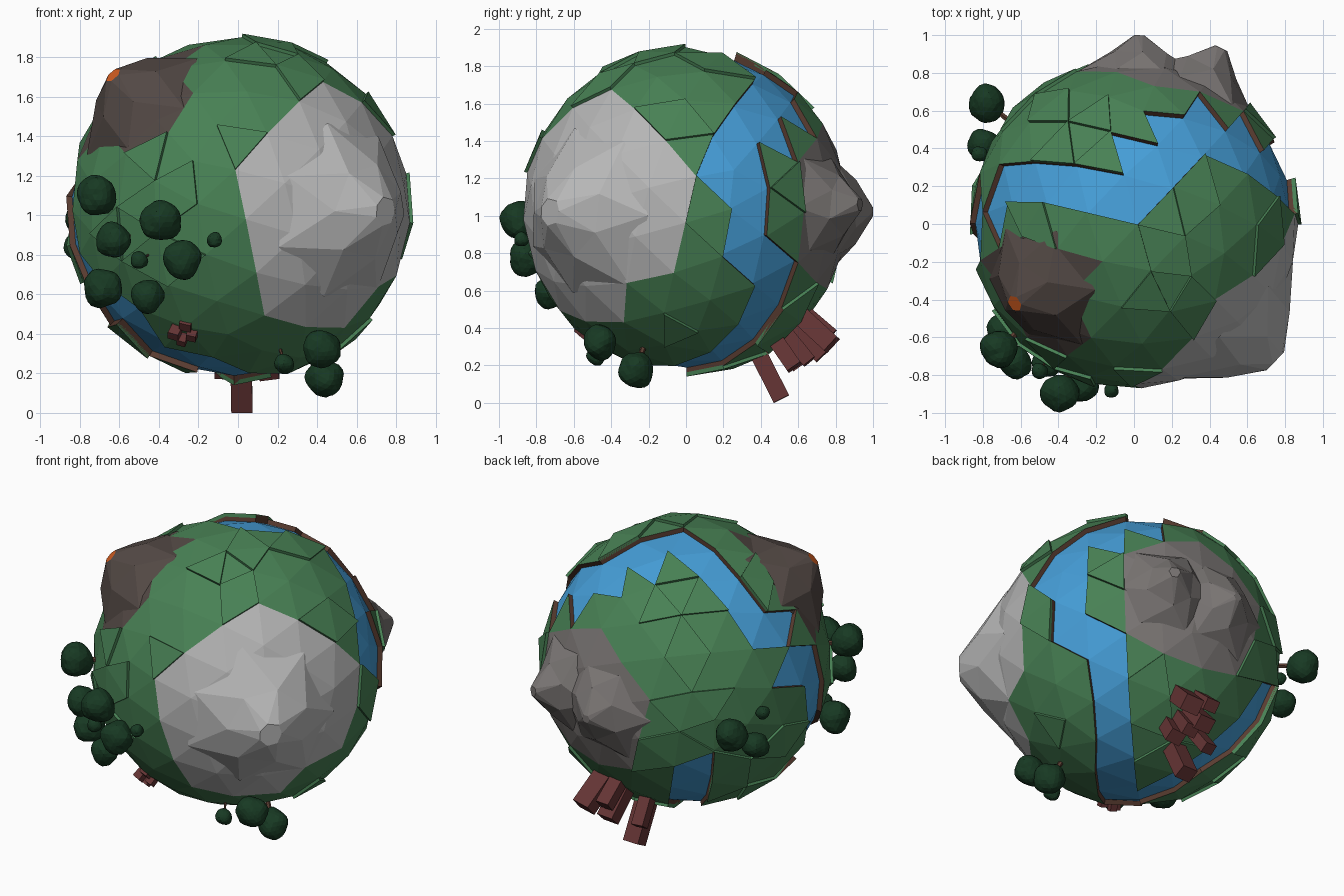
import bpy, bmesh, math, random
from mathutils import Vector, Matrix, Quaternion

if "Cube" in bpy.data.objects:
    bpy.data.objects.remove(bpy.data.objects["Cube"])

random.seed(4)
C = Vector((0, 0, 1.03))
LAND, WATER, PATCH = 0.872, 0.842, 0.89


def material(name, rgb):
    m = bpy.data.materials.new(name)
    m.diffuse_color = (*rgb, 1)
    m.use_nodes = True
    m.node_tree.nodes["Principled BSDF"].inputs["Base Color"].default_value = m.diffuse_color
    return m


GREEN = material("grass", (0.065, 0.22, 0.09))
BLUE = material("water", (0.06, 0.34, 0.68))
BROWN = material("soil", (0.10, 0.045, 0.03))
GREY = material("rock", (0.47, 0.47, 0.47))
DIM = material("dark_rock", (0.19, 0.175, 0.17))
DARK = material("volcanic_rock", (0.085, 0.065, 0.058))
ORANGE = material("lava", (0.65, 0.11, 0.015))
LEAF = material("leaf", (0.009, 0.042, 0.017))
RED = material("brick", (0.13, 0.035, 0.035))


def make(name, verts, faces, mats, index=None):
    me = bpy.data.meshes.new(name)
    me.from_pydata([tuple(v) for v in verts], [], faces)
    for m in mats:
        me.materials.append(m)
    for i in index or []:
        me.polygons[i].material_index = 1
    ob = bpy.data.objects.new(name, me)
    bpy.context.collection.objects.link(ob)
    return ob


def finish(name, bm, mat):
    me = bpy.data.meshes.new(name)
    bm.to_mesh(me)
    bm.free()
    me.materials.append(mat)
    ob = bpy.data.objects.new(name, me)
    bpy.context.collection.objects.link(ob)


# Faceted globe split into regions
ico = bmesh.new()
bmesh.ops.create_icosphere(ico, subdivisions=3, radius=1)
axis = Vector((0.72, -0.69, -0.02)).normalized()
ico.transform((Quaternion(axis, 0.3) @ axis.to_track_quat('Z', 'Y')).to_matrix().to_4x4())
ico.faces.ensure_lookup_table()


def shell(name, faces, r, mat, wall=None):
    """Copy faces at radius r; wall = radius its border drops to."""
    faces = set(faces)
    verts, out, ids = [], [], {}

    def vid(v, rad):
        if (v, rad) not in ids:
            ids[v, rad] = len(verts)
            verts.append(C + v.co.normalized() * rad)
        return ids[v, rad]
    for f in faces:
        out.append([vid(v, r) for v in f.verts])
        for l in f.loops:
            if wall and l.link_loop_radial_next.face not in faces:
                a, b = l.vert, l.link_loop_next.vert
                out.append([vid(b, r), vid(a, r), vid(a, wall), vid(b, wall)])
    return make(name, verts, out, [mat])


# River centre lines, relative to the globe centre
main = [(0, -.05, -.87), (-.2, -.26, -.8), (-.45, -.36, -.65), (-.74, -.2, -.42), (-.86, -.1, -.05),
        (-.83, -.02, .2), (-.7, .18, .47), (-.48, .22, .7), (-.25, .1, .83), (0, .25, .83),
        (.22, .5, .68), (.42, .52, .56), (.65, .38, .43), (.8, .26, .2), (.82, .28, -.05),
        (.73, .4, -.25), (.62, .45, -.42), (.45, .28, -.68), (.2, .08, -.84), (0, -.05, -.87)]
branch = [(0, -.05, -.87), (-.25, .3, -.78), (-.42, .5, -.55), (-.5, .6, -.37)]
samples = []
for line in (main, branch):
    for a, b in zip(line, line[1:]):
        samples += [Vector(a).lerp(Vector(b), i / 5).normalized() for i in range(6)]

large_dir, back_dir = Vector((.71, -.70, .02)).normalized(), Vector((.25, .93, 0)).normalized()
volcano_dir = Vector((-.63, -.42, .68)).normalized()
river, rock, back_rock, lava_land, grass = [], [], [], [], []
for f in ico.faces:
    n = f.calc_center_median().normalized()
    if math.degrees(n.angle(large_dir)) < 43:
        rock.append(f)
    elif math.degrees(n.angle(back_dir)) < 29:
        back_rock.append(f)
    elif math.degrees(n.angle(volcano_dir)) < 22:
        lava_land.append(f)
    elif min((n - s).length for s in samples) < 0.15:
        river.append(f)
    else:
        grass.append(f)

# Raised grass plates, one to three triangles each
free, plates = set(grass), []
order = grass[:]
random.shuffle(order)
for f in order[:75]:
    group = [f]
    for e in f.edges:
        group += [g for g in e.link_faces if g is not f and random.random() < 0.4]
    if len(plates) < 26 and all(g in free for g in group):
        plates.append(group)
        free -= set(group)
        for g in group:
            for e in g.edges:
                free -= set(e.link_faces)
raised = {f for p in plates for f in p}

shell("river", river, WATER, BLUE)
shell("grassland", [f for f in grass if f not in raised], LAND, GREEN)
shell("rock_ground", rock, LAND, GREY)
shell("back_rock_ground", back_rock, LAND, DIM)
shell("volcano_ground", lava_land, LAND, DARK)
for i, p in enumerate(plates):
    shell(f"grass_plate_{i}", p, PATCH, GREEN, LAND - 0.005)

# River banks where land meets water
rv = set(river)
verts, quads = [], []
for f in ico.faces:
    if f in rv:
        continue
    top = PATCH if f in raised else LAND
    for l in f.loops:
        if l.link_loop_radial_next.face in rv:
            a, b = l.vert.co.normalized(), l.link_loop_next.vert.co.normalized()
            k = len(verts)
            verts += [C + b * top, C + a * top, C + a * WATER, C + b * WATER]
            quads.append((k, k + 1, k + 2, k + 3))
make("river_banks", verts, quads, [BROWN])
ico.free()


# Peaks: rings of (angle from peak, radius) around a direction
def peak(name, d, rings, n, mats, jitter=0.12):
    q = Vector(d).normalized().to_track_quat('Z', 'Y')
    verts, faces = [], []
    for k, (deg, r) in enumerate(rings):
        for i in range(n):
            t = 2 * math.pi * (i + 0.5 * (k % 2) + random.uniform(-jitter, jitter)) / n
            a = math.radians(deg * (1 + random.uniform(-jitter, jitter)))
            v = Vector((math.sin(a) * math.cos(t), math.sin(a) * math.sin(t), math.cos(a)))
            verts.append(C + q @ v * r)
    faces.append(list(range(n)))
    for k in range(len(rings) - 1):
        for i in range(n):
            a, b = k * n + i, k * n + (i + 1) % n
            c, d2 = a + n, b + n
            faces += [(a, c, b), (b, c, d2)] if k % 2 == 0 else [(a, c, d2), (a, d2, b)]
    make(name, verts, faces, mats, [0] if len(mats) > 1 else None)


peak("large_mountain", (.745, -.725, -.01), [(4, 1.045), (15, .95), (33, .866)], 7, [GREY], 0.08)
peak("back_peak_left", (.03, 1.0, -.01), [(1.5, 1.0), (10, .925), (21, .86)], 6, [DIM])
peak("back_peak_right", (.46, .93, .03), [(2, 1.04), (9, .94), (20, .86)], 6, [DIM])
peak("volcano", volcano_dir, [(2.6, 1.02), (12, .945), (25, .864)], 6, [DARK, ORANGE], 0.05)

# Trees: lumpy crowns with thin trunks (x, y, z, crown radius)
trees = [(-.712, -.66, 1.10, .106), (-.39, -.89, .97, .106), (-.63, -.73, .875, .092),
         (-.285, -.85, .775, .102), (-.685, -.56, .63, .102), (-.46, -.73, .588, .087),
         (-.5, -.78, .775, .046), (-.12, -.88, .875, .041), (.425, -.46, .325, .097),
         (.437, -.265, .175, .099), (.235, -.48, .25, .052), (-.775, .64, 1.0, .103),
         (-.80, .42, .85, .085), (-.82, .37, 1.05, .043)]
crowns, trunks = bmesh.new(), bmesh.new()
for x, y, z, r in trees:
    p = Vector((x, y, z))
    d = (p - C).normalized()
    rot = d.to_track_quat('Z', 'Y').to_matrix().to_4x4()
    g = bmesh.ops.create_icosphere(crowns, subdivisions=3, radius=r)['verts']
    lumps = [Vector([random.uniform(-1, 1) for _ in range(3)]).normalized() for _ in range(9)]
    for v in g:
        n = v.co.normalized()
        v.co *= 0.88 + 0.16 * max(0, max(n.dot(l) for l in lumps)) ** 5 + random.uniform(-.02, .02)
        v.co = p + rot.to_3x3() @ v.co
    base, tip = 0.85, (p - C).length
    depth = max(tip - base, 0.03)
    bmesh.ops.create_cone(trunks, cap_ends=True, segments=6, radius1=r * .16, radius2=r * .12, depth=depth,
                          matrix=Matrix.Translation(C + d * (base + depth / 2)) @ rot)
finish("tree_crowns", crowns, LEAF)
finish("tree_trunks", trunks, BROWN)


# Block buildings standing radially (x, y, z of the roof centre, width)
def town(name, blocks):
    bm = bmesh.new()
    up = Vector((1, 0, 0))
    for x, y, z, w in blocks:
        v = Vector((x, y, z)) - C
        d, top = v.normalized(), v.length
        s = (up - d * up.dot(d)).normalized()
        rot = Matrix((s, d.cross(s), d)).transposed().to_4x4()
        bmesh.ops.create_cube(bm, size=1, matrix=Matrix.Translation(C + d * (top + .84) / 2) @ rot
                              @ Matrix.Diagonal((w, w * .85, top - .84, 1)))
    finish(name, bm, RED)


town("back_town", [(.02, .51, .02, .108), (.16, .58, .19, .1), (-.08, .60, .19, .08),
                   (.06, .73, .25, .11), (.2, .78, .31, .12), (.05, .78, .36, .09), (.11, .66, .22, .09)])
town("front_town", [(-.27, -.59, .43, .06), (-.33, -.575, .385, .055),
                    (-.24, -.58, .375, .05), (-.29, -.55, .35, .045)])
